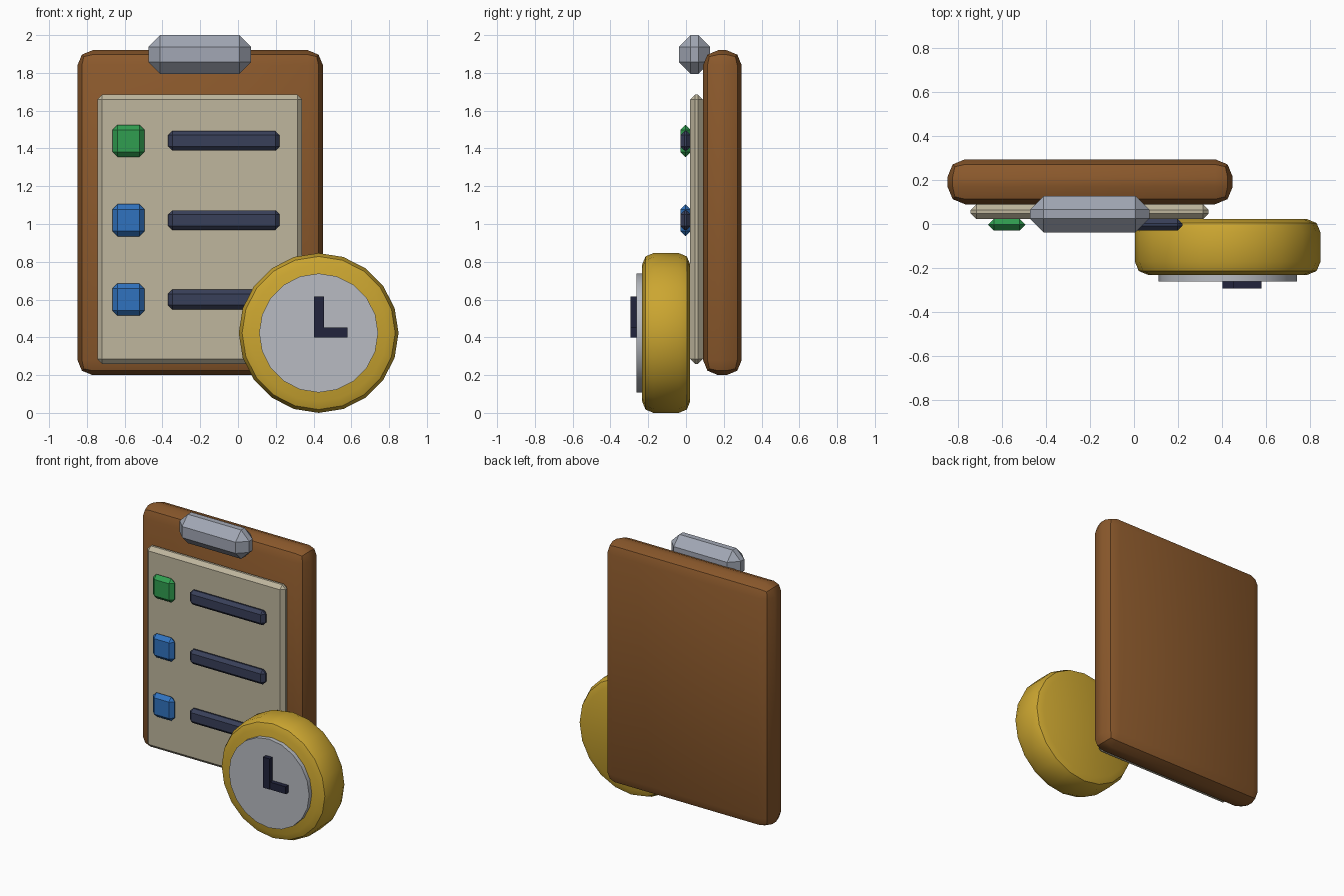
import bpy, math

if "Cube" in bpy.data.objects:
    bpy.data.objects.remove(bpy.data.objects["Cube"])


def material(name, rgb):
    m = bpy.data.materials.new(name)
    m.diffuse_color = (*rgb, 1)
    m.use_nodes = True
    m.node_tree.nodes["Principled BSDF"].inputs["Base Color"].default_value = m.diffuse_color
    return m


BROWN = material("brown_wood", (0.26, 0.10, 0.025))
PAPER = material("paper", (0.52, 0.47, 0.34))
STEEL = material("steel", (0.36, 0.39, 0.46))
GREEN = material("green", (0.03, 0.34, 0.08))
BLUE = material("blue", (0.03, 0.17, 0.52))
NAVY = material("navy", (0.04, 0.05, 0.10))
GOLD = material("gold", (0.60, 0.38, 0.03))
WHITE = material("dial_white", (0.48, 0.50, 0.54))
DARK = material("dark_navy", (0.015, 0.017, 0.045))


def finish(obj, name, mat, bevel, segments):
    obj.name = name
    obj.data.materials.append(mat)
    bpy.ops.object.transform_apply(location=False, rotation=True, scale=True)
    if bevel:
        mod = obj.modifiers.new("bevel", 'BEVEL')
        mod.width, mod.segments = bevel, segments
        mod.limit_method = 'ANGLE'
        mod.angle_limit = math.radians(40)
        bpy.ops.object.modifier_apply(modifier=mod.name)
    bpy.ops.object.shade_smooth_by_angle(angle=math.radians(30))
    return obj


def box(name, x, y, z, mat, bevel=0, segments=1):
    """Box from (min, max) ranges on each axis."""
    bpy.ops.mesh.primitive_cube_add(size=1, location=[(a + b) / 2 for a, b in (x, y, z)])
    obj = bpy.context.object
    obj.scale = [b - a for a, b in (x, y, z)]
    return finish(obj, name, mat, bevel, segments)


def disc(name, radius, y, mat, bevel=0, segments=1):
    """Twenty-sided cylinder along y, at the clock centre."""
    bpy.ops.mesh.primitive_cylinder_add(
        vertices=20, radius=radius, depth=y[1] - y[0],
        location=(0.427, (y[0] + y[1]) / 2, 0.423), rotation=(math.pi / 2, 0, 0))
    return finish(bpy.context.object, name, mat, bevel, segments)


# Clipboard
box("board", (-0.85, 0.45), (0.09, 0.295), (0.2, 1.92), BROWN, 0.08, 2)
box("paper_sheet", (-0.745, 0.34), (0.022, 0.09), (0.26, 1.685), PAPER, 0.026)
box("clip", (-0.475, 0.07), (-0.038, 0.128), (1.795, 2.0), STEEL, 0.063)

# Checklist rows
for i, mat in enumerate((GREEN, BLUE, BLUE)):
    z = 1.44 - 0.42 * i
    box(f"check_mark_{i + 1}", (-0.665, -0.495), (-0.03, 0.025), (z - 0.085, z + 0.085), mat, 0.027)
    box(f"text_bar_{i + 1}", (-0.37, 0.22), (-0.03, 0.025), (z - 0.052, z + 0.052), NAVY, 0.022)

# Clock
disc("clock_body", 0.423, (-0.232, 0.022), GOLD, 0.06, 2)
disc("clock_dial", 0.315, (-0.262, -0.225), WHITE)
box("minute_hand", (0.403, 0.455), (-0.295, -0.255), (0.40, 0.617), DARK)
box("hour_hand", (0.403, 0.58), (-0.293, -0.255), (0.40, 0.452), DARK)
